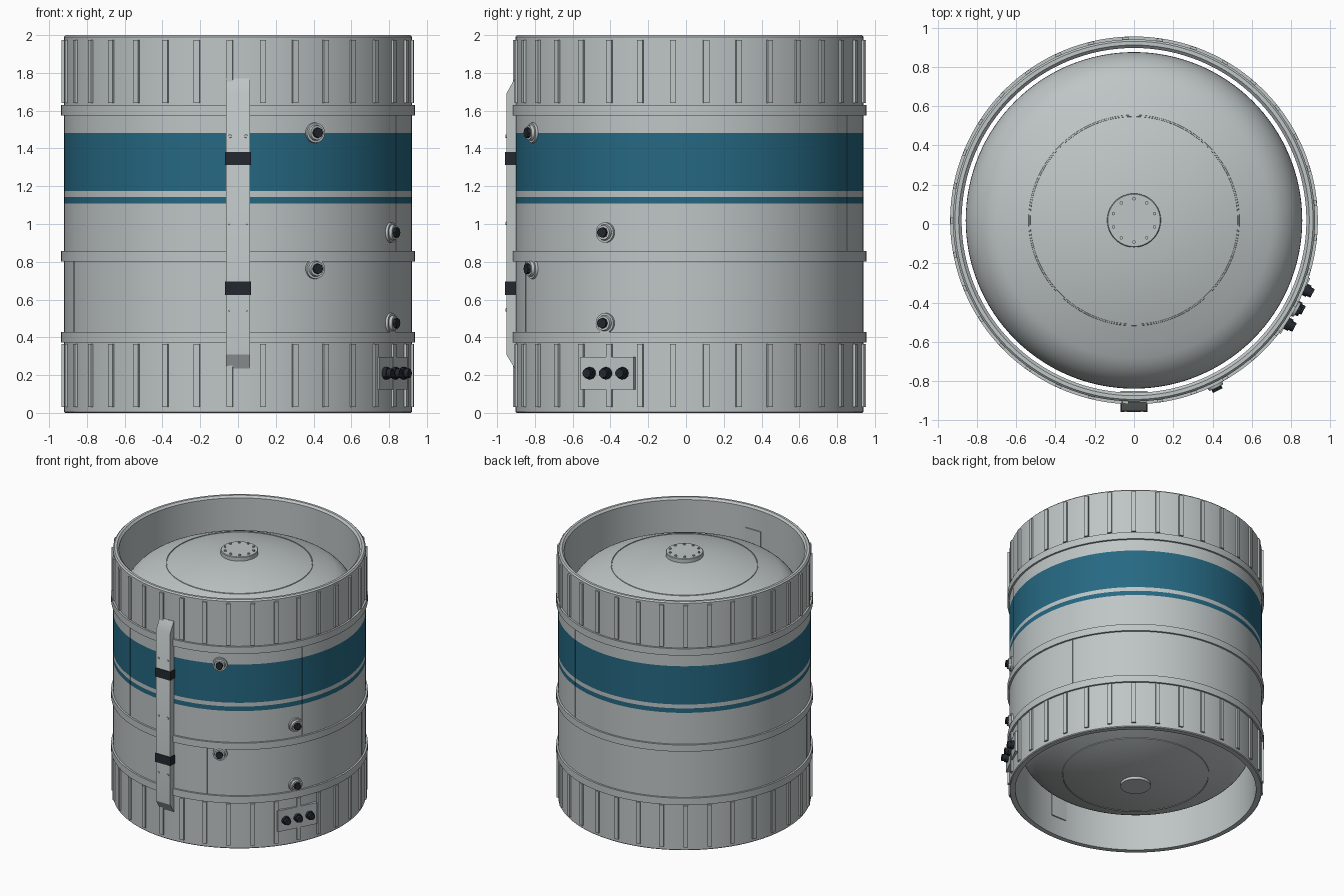
import bpy, bmesh
from math import radians, pi, sin, cos, sqrt
from mathutils import Matrix

cube = bpy.data.objects.get("Cube")
if cube:
    bpy.data.objects.remove(cube)

CY = 0.0185          # axis offset in y
R = 0.922            # shell radius
SEGS = 128


def material(name, rgb):
    m = bpy.data.materials.new(name)
    m.use_nodes = True
    m.diffuse_color = (*rgb, 1)
    m.node_tree.nodes["Principled BSDF"].inputs["Base Color"].default_value = (*rgb, 1)
    return m


GREY = material("light_grey", (0.52, 0.56, 0.56))
BLUE = material("teal_blue", (0.019, 0.14, 0.225))
BLACK = material("dark_slate", (0.017, 0.022, 0.03))


def finish(name, bm, mats):
    bmesh.ops.recalc_face_normals(bm, faces=bm.faces)
    me = bpy.data.meshes.new(name)
    bm.to_mesh(me)
    bm.free()
    for m in mats:
        me.materials.append(m)
    ob = bpy.data.objects.new(name, me)
    bpy.context.collection.objects.link(ob)
    bpy.ops.object.select_all(action="DESELECT")
    ob.select_set(True)
    bpy.context.view_layer.objects.active = ob
    bpy.ops.object.shade_smooth_by_angle(angle=radians(30))
    return ob


def frame(angle, d=0.0, z=0.0, x=0.0):
    """Local -y points outward from the axis; angle 0 is the front."""
    return (Matrix.Translation((0, CY, 0)) @ Matrix.Rotation(radians(angle), 4, "Z")
            @ Matrix.Translation((x, -d, z)))


def add_box(bm, angle, w, d0, d1, z0, z1):
    m = frame(angle, (d0 + d1) / 2, (z0 + z1) / 2) @ Matrix.Diagonal((w, d1 - d0, z1 - z0, 1))
    bmesh.ops.create_cube(bm, size=1, matrix=m)


def add_peg(bm, angle, r0, r1, d0, d1, z, sides=24, x=0.0):
    m = frame(angle, (d0 + d1) / 2, z, x) @ Matrix.Rotation(pi / 2, 4, "X")
    bmesh.ops.create_cone(bm, cap_ends=True, segments=sides, radius1=r0, radius2=r1,
                          depth=d1 - d0, matrix=m)


def lathe(name, profile, mats, closed=False, rule=None):
    bm = bmesh.new()
    rings = []
    for r, z in profile:
        if r == 0:
            rings.append([bm.verts.new((0, CY, z))] * SEGS)
        else:
            rings.append([bm.verts.new((r * sin(2 * pi * i / SEGS), CY - r * cos(2 * pi * i / SEGS), z))
                          for i in range(SEGS)])
    pairs = list(zip(rings, rings[1:])) + ([(rings[-1], rings[0])] if closed else [])
    for a, b in pairs:
        for i in range(SEGS):
            j = (i + 1) % SEGS
            f = bm.faces.new(dict.fromkeys((a[i], a[j], b[j], b[i])))
            if rule:
                f.material_index = rule(f.calc_center_median())
    return finish(name, bm, mats)


# Outer shell: open tube with raised hoops and painted bands
BANDS = [(1.108, 1.144), (1.175, 1.483)]
HOOPS = [(0.372, 0.428), (0.802, 0.856), (1.575, 1.63)]
INNER, HOOP_R = 0.878, 0.9365


def paint(c):
    outer = sqrt(c.x ** 2 + (c.y - CY) ** 2) > 0.91
    return int(outer and any(a < c.z < b for a, b in BANDS))


outline = [(INNER, 0), (R - 0.006, 0), (R, 0.006)]
for lo, hi in HOOPS[:2]:
    outline += [(R, lo), (HOOP_R, lo), (HOOP_R, hi), (R, hi)]
for lo, hi in BANDS:
    outline += [(R, lo), (R, hi)]
lo, hi = HOOPS[2]
outline += [(R, lo), (HOOP_R, lo), (HOOP_R, hi), (R, hi)]
outline += [(R, 1.99), (R - 0.01, 2), (INNER + 0.015, 2), (INNER, 1.985)]
lathe("outer_shell", outline, [GREY, BLUE], closed=True, rule=paint)

# Inner vessel: shallow domed ends with rounded knuckles and a weld ring
TANK_R, APEX, CROWN = 0.857, 1.955, 1.75


def dome_z(r):
    return APEX - CROWN + sqrt(CROWN ** 2 - r ** 2)


head = [(r, dome_z(r)) for r in (0, 0.1, 0.2, 0.3, 0.4, 0.48)]
head += [(0.528, dome_z(0.528)), (0.529, dome_z(0.529) + 0.005),
         (0.536, dome_z(0.536) + 0.005), (0.537, dome_z(0.537)), (0.62, dome_z(0.62))]
phi, rho = math_phi, knuckle = 0.41, 0.26
cr, cz = TANK_R - rho, dome_z(0.7) - rho * cos(phi)
for i in range(11):
    t = phi + (pi / 2 - phi) * i / 10
    head.append((cr + rho * sin(t), cz + rho * cos(t)))
lathe("inner_vessel", head + [(r, 2 - z) for r, z in reversed(head)], [GREY])

# Vessel end plates, with a ring of bolts on the upper one
lathe("top_flange", [(0, 1.935), (0.137, 1.935), (0.137, 1.978), (0.133, 1.982), (0, 1.982)], [GREY])
lathe("bottom_flange", [(0, 0.06), (0.11, 0.06), (0.11, 0.028), (0, 0.028)], [GREY])
bm = bmesh.new()
for k in range(10):
    bmesh.ops.create_cone(bm, cap_ends=True, segments=6, radius1=0.009, radius2=0.009, depth=0.014,
                          matrix=frame(36 * k, 0.11, 1.985))
finish("flange_bolts", bm, [GREY])

# Stiffening ribs around both skirts
RIBS = 33
bm = bmesh.new()
for k in range(RIBS):
    for z0, z1 in ((0.03, 0.365), (1.64, 1.975)):
        add_box(bm, -2.7 + 360 / RIBS * k, 0.032, 0.91, 0.935, z0, z1)
finish("skirt_ribs", bm, [GREY])

# Vertical panel seams, following the paint
levels = [0.856, *BANDS[0], *BANDS[1], 1.575]
grey_bm, blue_bm = bmesh.new(), bmesh.new()
for k in range(4):
    add_box(grey_bm, 20 + 90 * k, 0.008, 0.915, 0.925, 0.428, 0.802)
    for i, (z0, z1) in enumerate(zip(levels, levels[1:])):
        add_box(blue_bm if i % 2 else grey_bm, -25 + 90 * k, 0.008, 0.915, 0.925, z0, z1)
finish("panel_seams", grey_bm, [GREY])
finish("painted_panel_seams", blue_bm, [BLUE])

# Front cable duct with sloped ends
bm = bmesh.new()
side = [(0.9, 0.235), (0.925, 0.235), (0.97, 0.31), (0.97, 1.69), (0.925, 1.77), (0.9, 1.77)]
face = bm.faces.new([bm.verts.new((-0.0625, CY - d, z)) for d, z in side])
ext = bmesh.ops.extrude_face_region(bm, geom=[face])
bmesh.ops.translate(bm, vec=(0.125, 0, 0),
                    verts=[v for v in ext["geom"] if isinstance(v, bmesh.types.BMVert)])
finish("cable_duct", bm, [GREY])

bm = bmesh.new()
for z in (0.66, 1.347):
    add_box(bm, 0, 0.135, 0.9, 0.9755, z - 0.035, z + 0.035)
finish("duct_clamps", bm, [BLACK])

bm = bmesh.new()
for z in (0.545, 1.003, 1.465):
    for x in (-0.042, 0.042):
        add_peg(bm, 0, 0.01, 0.008, 0.965, 0.975, z, 12, x)
finish("duct_rivets", bm, [GREY])

# Backing plate on the inside of the shell
bm = bmesh.new()
add_box(bm, 0, 0.137, 0.868, 0.882, 0.15, 1.82)
finish("duct_backing_plate", bm, [GREY])

# Fill ports: stepped collar with a dark plug
collars, plugs = bmesh.new(), bmesh.new()
for a, heights in ((26.2, (0.763, 1.483)), (61.2, (0.475, 0.955))):
    for z in heights:
        add_peg(collars, a, 0.056, 0.053, 0.9, 0.934, z, 32)
        add_peg(collars, a, 0.043, 0.038, 0.93, 0.95, z, 32)
        add_peg(plugs, a, 0.029, 0.027, 0.93, 0.966, z, 8)
finish("port_collars", collars, [GREY])
finish("port_plugs", plugs, [BLACK])

# Connector panel with three sockets
bm = bmesh.new()
add_box(bm, 62, 0.32, 0.885, 0.932, 0.125, 0.295)
finish("connector_panel", bm, [GREY])
bm = bmesh.new()
for x in (-0.098, 0, 0.098):
    add_peg(bm, 62, 0.032, 0.032, 0.925, 0.955, 0.21, 12, x)
    add_peg(bm, 62, 0.026, 0.024, 0.95, 0.978, 0.21, 12, x)
finish("connector_sockets", bm, [BLACK])
